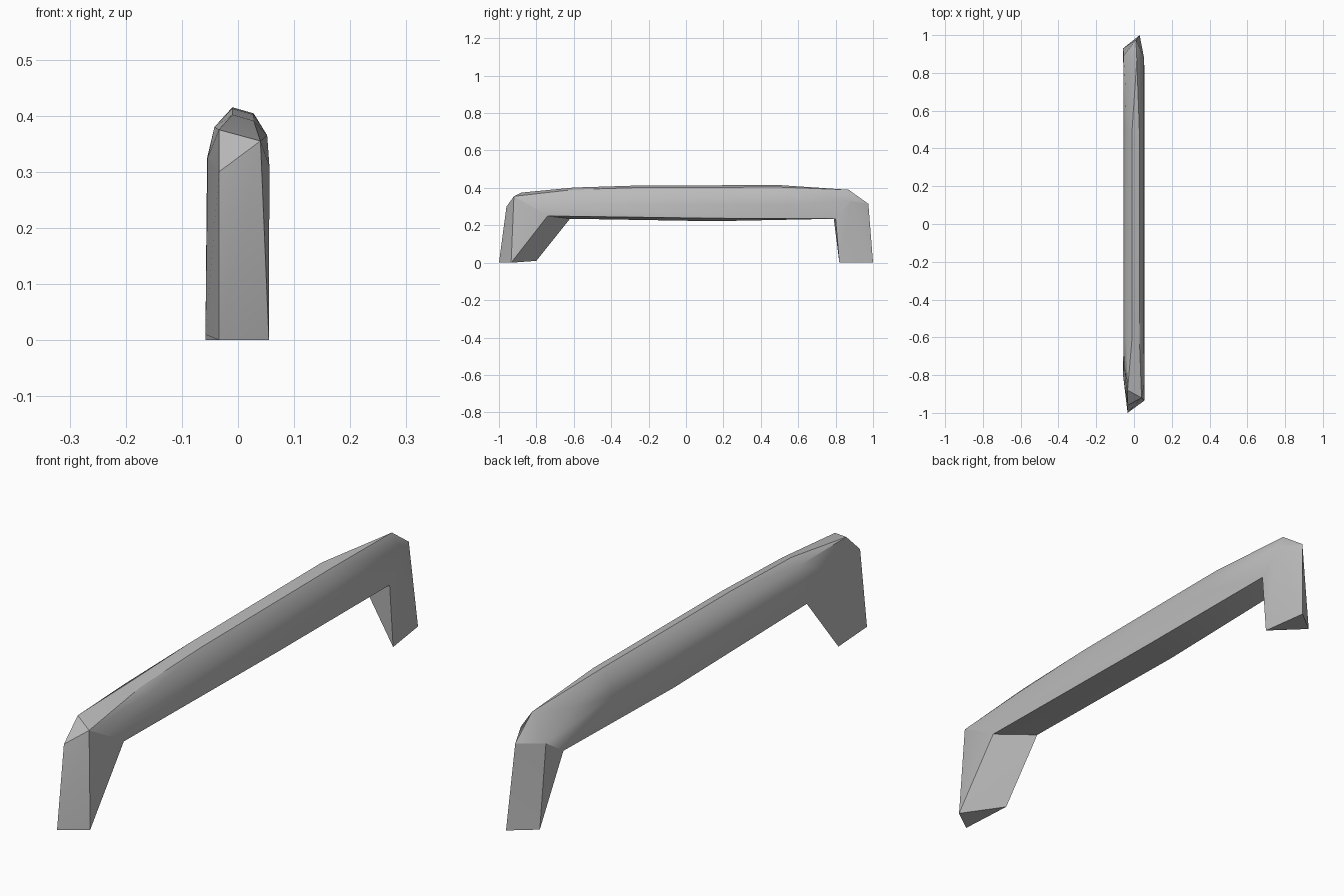
import bpy, bmesh, math

cube = bpy.data.objects.get("Cube")
if cube:
    bpy.data.objects.remove(cube, do_unlink=True)

grey = bpy.data.materials.new("plain grey")
grey.use_nodes = True
colour = (0.5, 0.5, 0.5, 1)
grey.diffuse_color = colour
grey.node_tree.nodes["Principled BSDF"].inputs["Base Color"].default_value = colour


def hull(name, points):
    """Faceted solid wrapped tightly around a few corner points."""
    bm = bmesh.new()
    for p in points:
        bm.verts.new(p)
    out = bmesh.ops.convex_hull(bm, input=bm.verts)
    loose = {g for g in out["geom_interior"] + out["geom_unused"]
             if isinstance(g, bmesh.types.BMVert)}
    bmesh.ops.delete(bm, geom=list(loose), context="VERTS")
    bmesh.ops.recalc_face_normals(bm, faces=bm.faces)
    mesh = bpy.data.meshes.new(name)
    bm.to_mesh(mesh)
    bm.free()
    obj = bpy.data.objects.new(name, mesh)
    bpy.context.collection.objects.link(obj)
    mesh.materials.append(grey)
    return obj


# Chamfered corners where the grip turns down into each leg
front_corner = [(-.034, -.96, .30), (.04, -.92, .355), (-.034, -.88, .375),
                (.056, -.84, .31), (-.054, -.72, .325)]
back_corner = [(.01, .975, .315), (-.055, .89, .30), (.053, .88, .33),
               (.015, .87, .39), (-.045, .715, .36)]
front_under = [(-.056, -.62, .235), (.055, -.74, .25)]
back_under = [(-.056, .79, .235), (.055, .80, .235)]

# Long grip with flat sides, a slightly tilted underside and a narrow ridge
grip_points = front_corner + back_corner + front_under + back_under
grip_points += [(-.056, .15, .222), (.055, .15, .238)]
for y, top in ((-.6, .402), (-.25, .413), (.5, .415)):
    grip_points += [(-.01, y, top), (.028, y, top - .011),
                    (.052, y, .365), (.056, y, .31),
                    (-.042, y, .38), (-.055, y, .325)]
grip = hull("grip", grip_points)

# Legs tapering to three-cornered feet
front_leg = hull("front_leg", front_corner[:2] + front_corner[3:] + front_under + [
    (-.034, -1, 0), (.055, -.935, 0), (-.058, -.80, .01)])
back_leg = hull("back_leg", back_corner[:3] + back_under + [
    (.03, 1, 0), (-.058, .93, 0), (.055, .82, 0)])

# Soften the shallow facets while keeping the real corners crisp
bpy.ops.object.select_all(action="DESELECT")
for part in (grip, front_leg, back_leg):
    part.select_set(True)
bpy.context.view_layer.objects.active = grip
bpy.ops.object.shade_smooth_by_angle(angle=math.radians(30))
